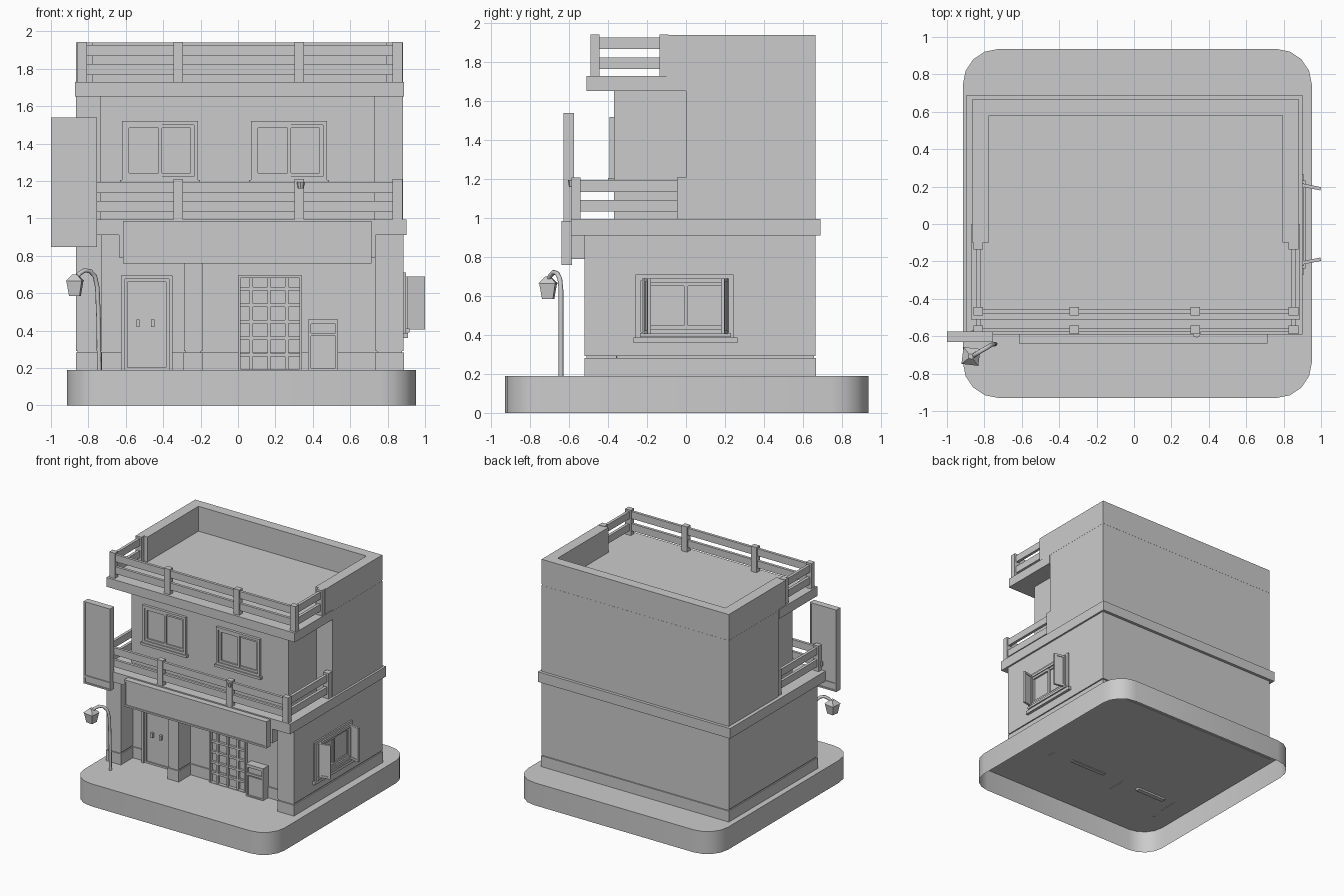
import bpy, bmesh
from math import pi, radians
from mathutils import Matrix, Vector

if "Cube" in bpy.data.objects:
    bpy.data.objects.remove(bpy.data.objects["Cube"])


def finish(name, bm, smooth=False):
    bmesh.ops.recalc_face_normals(bm, faces=bm.faces)
    me = bpy.data.meshes.new(name)
    bm.to_mesh(me)
    bm.free()
    ob = bpy.data.objects.new(name, me)
    bpy.context.collection.objects.link(ob)
    if smooth:
        bpy.ops.object.select_all(action='DESELECT')
        ob.select_set(True)
        bpy.context.view_layer.objects.active = ob
        bpy.ops.object.shade_smooth_by_angle(angle=radians(35))
    return ob


def boxes(name, *items):
    """One object from boxes given as (x0, x1, y0, y1, z0, z1)."""
    bm = bmesh.new()
    for x0, x1, y0, y1, z0, z1 in items:
        m = Matrix.Translation(((x0 + x1) / 2, (y0 + y1) / 2, (z0 + z1) / 2))
        m = m @ Matrix.Diagonal((x1 - x0, y1 - y0, z1 - z0, 1))
        bmesh.ops.create_cube(bm, size=1, matrix=m)
    return finish(name, bm)


def frame(u0, u1, z0, z1, t, d0, d1):
    """Four bars around a rectangle on the front, between depths d0 and d1."""
    return [(u0, u0 + t, d0, d1, z0, z1), (u1 - t, u1, d0, d1, z0, z1),
            (u0 + t, u1 - t, d0, d1, z0, z0 + t), (u0 + t, u1 - t, d0, d1, z1 - t, z1)]


def wall(name, x0, x1, y0, y1):
    """Ground floor wall with a skirt below a narrow groove."""
    g = 0.008
    boxes(name, (x0, x1, y0, y1, 0.292, 0.92),
          (x0 + g, x1 - g, y0 + g, y1 - g, 0.27, 0.30),
          (x0 - 0.002, x1 + 0.002, y0 - 0.002, y1 + 0.002, 0.185, 0.282))


def window(name, u0, u1, z0, z1, d):
    """Two-pane window on a front wall at depth d."""
    mid = (u0 + u1) / 2
    parts = frame(u0, u1, z0, z1, 0.02, d - 0.022, d + 0.005)
    parts += frame(u0 + 0.02, mid + 0.012, z0 + 0.02, z1 - 0.02, 0.018, d - 0.014, d + 0.005)
    parts += frame(mid - 0.008, u1 - 0.02, z0 + 0.02, z1 - 0.02, 0.018, d - 0.009, d + 0.005)
    parts.append((u0 - 0.012, u1 + 0.012, d - 0.03, d + 0.005, z0 - 0.02, z0))
    return boxes(name, *parts)


def railing(name, y0, yb, z):
    """Balcony railing: front run plus two side runs back to yb."""
    xs, parts = (-0.833, -0.32, 0.328, 0.853), []
    for x in xs:
        parts.append((x - 0.026, x + 0.026, y0, y0 + 0.045, z, z + 0.215))
    for x in (xs[0], xs[-1]):
        parts.append((x - 0.026, x + 0.026, yb - 0.047, yb, z, z + 0.215))
    for a in (0.038, 0.14):
        lo, hi = z + a, z + a + 0.06
        parts.append((xs[0], xs[-1], y0 + 0.01, y0 + 0.033, lo, hi))
        for x in (xs[0], xs[-1]):
            parts.append((x - 0.012, x + 0.012, y0 + 0.02, yb - 0.02, lo, hi))
    return boxes(name, *parts)


# rounded base, open underneath
bm = bmesh.new()
bmesh.ops.create_cube(bm, size=1, matrix=Matrix.Translation((0.018, 0.003, 0.095))
                      @ Matrix.Diagonal((1.866, 1.866, 0.19, 1)))
uprights = [e for e in bm.edges if abs(e.verts[0].co.z - e.verts[1].co.z) > 0.1]
bmesh.ops.bevel(bm, geom=uprights, offset=0.19, segments=4, profile=0.5, affect='EDGES')
bmesh.ops.recalc_face_normals(bm, faces=bm.faces)
bmesh.ops.delete(bm, geom=[f for f in bm.faces if f.normal.z < -0.9], context='FACES_ONLY')
finish("base", bm, smooth=True)

# ground floor
wall("ground_floor", -0.865, 0.885, -0.36, 0.665)
for n, x0, x1 in (("left_pillar", -0.865, -0.73), ("middle_pillar", -0.29, -0.19),
                  ("right_pillar", 0.735, 0.885)):
    wall(n, x0, x1, -0.52, -0.35)
boxes("balcony_slab", (-0.895, 0.9, -0.59, 0.69, 0.91, 0.995))
boxes("shop_lintel", (-0.635, 0.735, -0.59, -0.36, 0.79, 0.92))

# upper floor, roof slab and parapet
boxes("upper_front_room", (-0.737, 0.732, -0.37, 0.05, 0.99, 1.66))
boxes("upper_main_body", (-0.865, 0.882, 0.0, 0.665, 0.99, 1.72))
boxes("roof_slab", (-0.872, 0.887, -0.51, 0.0, 1.652, 1.73),
      (-0.864, 0.881, 0.0, 0.664, 1.66, 1.73))
boxes("parapet", (-0.865, -0.775, -0.1, 0.665, 1.73, 1.94),
      (0.793, 0.882, -0.1, 0.665, 1.73, 1.94),
      (-0.775, 0.793, 0.58, 0.665, 1.73, 1.94))
railing("roof_railing", -0.49, -0.09, 1.728)
railing("balcony_railing", -0.588, 0.0, 0.995)

# upper front windows
window("left_upper_window", -0.62, -0.215, 1.205, 1.52, -0.37)
window("right_upper_window", 0.07, 0.475, 1.205, 1.52, -0.37)

# side window built facing front, then turned to the right wall
side = window("side_window", -0.225, 0.22, 0.41, 0.69, 0.0)
side.matrix_world = Matrix.Translation((0.887, 0, 0)) @ Matrix.Rotation(pi / 2, 4, 'Z')
boxes("side_window_trim", *[(0.88, 0.897, a, b, c, d) for a, b, _, _, c, d in
                            frame(-0.26, 0.243, 0.385, 0.71, 0.03, 0, 1)],
      (0.88, 0.908, -0.27, 0.265, 0.36, 0.388))
for n, s in (("left", -1), ("right", 1)):
    sh = boxes(n + "_shutter", (0, 0.1, -0.004, 0.004, 0.405, 0.69),
               *[(a, b, -0.009, 0.009, c, d) for a, b, _, _, c, d in
                 frame(0, 0.1, 0.405, 0.69, 0.018, 0, 1)])
    sh.matrix_world = Matrix.Translation((0.9, s * 0.208, 0)) @ Matrix.Rotation(-s * 0.2, 4, 'Z')

# double door with handles
boxes("double_door", *frame(-0.625, -0.35, 0.17, 0.695, 0.02, -0.395, -0.355),
      (-0.605, -0.37, -0.37, -0.355, 0.19, 0.675),
      *frame(-0.605, -0.37, 0.19, 0.675, 0.014, -0.38, -0.36))
boxes("door_handles", *[(x - 0.009, x + 0.009, -0.392, -0.365, 0.42, 0.46)
                        for x in (-0.535, -0.455)])

# lattice door
lattice = frame(0.0, 0.342, 0.18, 0.695, 0.014, -0.39, -0.355)
for i in range(4):
    x = 0.072 + i * 0.095 - 0.01
    if i < 3:
        lattice.append((x, x + 0.018, -0.38, -0.355, 0.19, 0.69))
for i in range(5):
    z = 0.262 + i * 0.088
    lattice.append((0.01, 0.332, -0.379, -0.355, z, z + 0.018))
boxes("lattice_door", *lattice)

# cabinet beside the door
boxes("cabinet", (0.38, 0.53, -0.418, -0.355, 0.185, 0.455),
      *frame(0.375, 0.535, 0.185, 0.46, 0.014, -0.43, -0.355),
      (0.375, 0.535, -0.43, -0.41, 0.37, 0.388), (0.375, 0.535, -0.43, -0.41, 0.435, 0.46),
      (0.4, 0.515, -0.424, -0.41, 0.21, 0.36))

# sign boards
boxes("front_sign", (-0.61, 0.71, -0.632, -0.585, 0.765, 0.98),
      *frame(-0.615, 0.715, 0.76, 0.985, 0.014, -0.64, -0.585))
boxes("hanging_sign", (-0.995, -0.76, -0.622, -0.582, 0.855, 1.535),
      *frame(-1.0, -0.753, 0.848, 1.54, 0.012, -0.63, -0.575),
      (-1.0, -0.753, -0.63, -0.575, 0.9, 0.918), (-0.87, -0.8, -0.6, -0.57, 1.03, 1.07))

# street lamp: curved post and tapered lantern
cu = bpy.data.curves.new("lamp_post", 'CURVE')
cu.dimensions = '3D'
cu.bevel_depth, cu.bevel_resolution, cu.use_fill_caps = 0.012, 2, True
path = [(-0.742, -0.642, 0.185), (-0.745, -0.642, 0.45), (-0.752, -0.642, 0.63),
        (-0.765, -0.648, 0.69), (-0.79, -0.663, 0.718), (-0.82, -0.68, 0.722),
        (-0.847, -0.697, 0.705), (-0.865, -0.707, 0.68)]
sp = cu.splines.new('POLY')
sp.points.add(len(path) - 1)
for p, c in zip(sp.points, path):
    p.co = (*c, 1)
bpy.context.collection.objects.link(bpy.data.objects.new("lamp_post", cu))

bm = bmesh.new()
for r0, r1, z0, z1 in ((0.04, 0.058, 0.585, 0.665), (0.064, 0.018, 0.665, 0.7)):
    bmesh.ops.create_cone(bm, cap_ends=True, segments=4, radius1=r0, radius2=r1, depth=z1 - z0,
                          matrix=Matrix.Translation((-0.872, -0.708, (z0 + z1) / 2))
                          @ Matrix.Rotation(radians(38), 4, 'Z'))
finish("lamp_head", bm)

# small spotlight on the balcony railing
bm = bmesh.new()
bmesh.ops.create_cone(bm, cap_ends=True, segments=8, radius1=0.016, radius2=0.022, depth=0.035,
                      matrix=Matrix.Translation((0.335, -0.585, 1.178)))
finish("railing_spotlight", bm)
